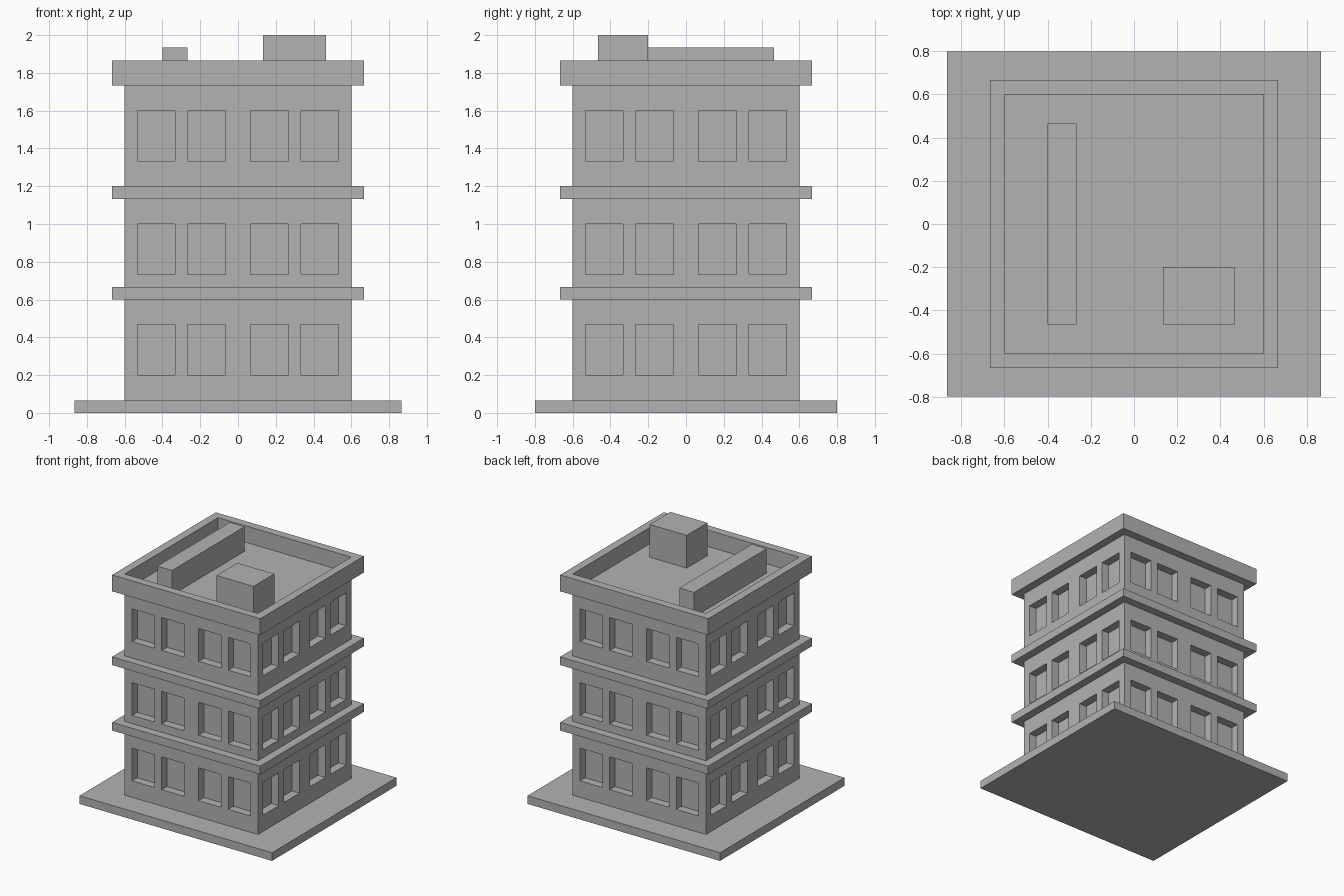
import bpy
import bmesh
from math import radians
from mathutils import Matrix, Vector

U = 1 / 15          # building module
HALF = 9            # half width of the walls, in modules
TRIM = 10           # half width of the ledges and parapet

default_cube = bpy.data.objects.get("Cube")
if default_cube:
    bpy.data.objects.remove(default_cube, do_unlink=True)

grey = bpy.data.materials.new("concrete grey")
grey.use_nodes = True
grey.diffuse_color = (0.45, 0.45, 0.45, 1)
grey.node_tree.nodes["Principled BSDF"].inputs["Base Color"].default_value = grey.diffuse_color


def finish(name, bm):
    """Scale modules to units and turn the mesh into an object."""
    bmesh.ops.scale(bm, vec=(U, U, U), verts=bm.verts)
    mesh = bpy.data.meshes.new(name)
    bm.to_mesh(mesh)
    bm.free()
    mesh.materials.append(grey)
    obj = bpy.data.objects.new(name, mesh)
    bpy.context.collection.objects.link(obj)


def box(name, low, high):
    bm = bmesh.new()
    low, high = Vector(low), Vector(high)
    matrix = Matrix.Translation((low + high) / 2) @ Matrix.Diagonal((*(high - low), 1))
    bmesh.ops.create_cube(bm, size=1, matrix=matrix)
    finish(name, bm)


def square_ring(name, inner, outer, bottom, top):
    """Sweep a rectangular section around the four corners."""
    bm = bmesh.new()
    section = [(inner, bottom), (outer, bottom), (outer, top), (inner, top)]
    corners = [(-1, -1), (1, -1), (1, 1), (-1, 1)]
    loops = [[bm.verts.new((sx * r, sy * r, z)) for r, z in section] for sx, sy in corners]
    for i in range(4):
        a, b = loops[i], loops[(i + 1) % 4]
        for j in range(4):
            k = (j + 1) % 4
            bm.faces.new((a[j], b[j], b[k], a[k]))
    bmesh.ops.recalc_face_normals(bm, faces=bm.faces)
    finish(name, bm)


def walls():
    """Four gridded walls with recessed windows, capped by the roof deck."""
    columns = [-9, -8, -5, -4, -1, 1, 4, 5, 8, 9]
    rows = [1, 3, 7, 11, 15, 20, 24, 26]
    bm = bmesh.new()
    for side in range(4):
        turn = Matrix.Rotation(radians(90 * side), 3, "Z")
        grid = [[bm.verts.new(turn @ Vector((x, -HALF, z))) for x in columns] for z in rows]
        windows = []
        for r in range(len(rows) - 1):
            for c in range(len(columns) - 1):
                face = bm.faces.new((grid[r][c], grid[r][c + 1],
                                     grid[r + 1][c + 1], grid[r + 1][c]))
                if r % 2 and c in (1, 3, 5, 7):
                    windows.append(face)
        # Push the window panes one module into the wall
        for face in windows:
            pane = bmesh.ops.extrude_face_region(bm, geom=[face])["geom"]
            moved = [v for v in pane if isinstance(v, bmesh.types.BMVert)]
            bmesh.ops.translate(bm, verts=moved, vec=turn @ Vector((0, 1, 0)))
        bmesh.ops.delete(bm, geom=[f for f in windows if f.is_valid], context="FACES_ONLY")
    deck = [(-HALF, -HALF), (HALF, -HALF), (HALF, HALF), (-HALF, HALF)]
    bm.faces.new([bm.verts.new((x, y, rows[-1])) for x, y in deck])
    bmesh.ops.remove_doubles(bm, verts=bm.verts, dist=0.001)
    finish("walls", bm)


# Ground slab and building body
box("ground_slab", (-13, -12, 0), (13, 12, 1))
walls()

# Floor ledges and roof parapet
square_ring("lower_ledge", HALF, TRIM, 9, 10)
square_ring("upper_ledge", HALF, TRIM, 17, 18)
square_ring("parapet", HALF, TRIM, 26, 28)

# Rooftop equipment
box("roof_duct", (-6, -7, 26), (-4, 7, 29))
box("roof_unit", (2, -7, 26), (7, -3, 30))
